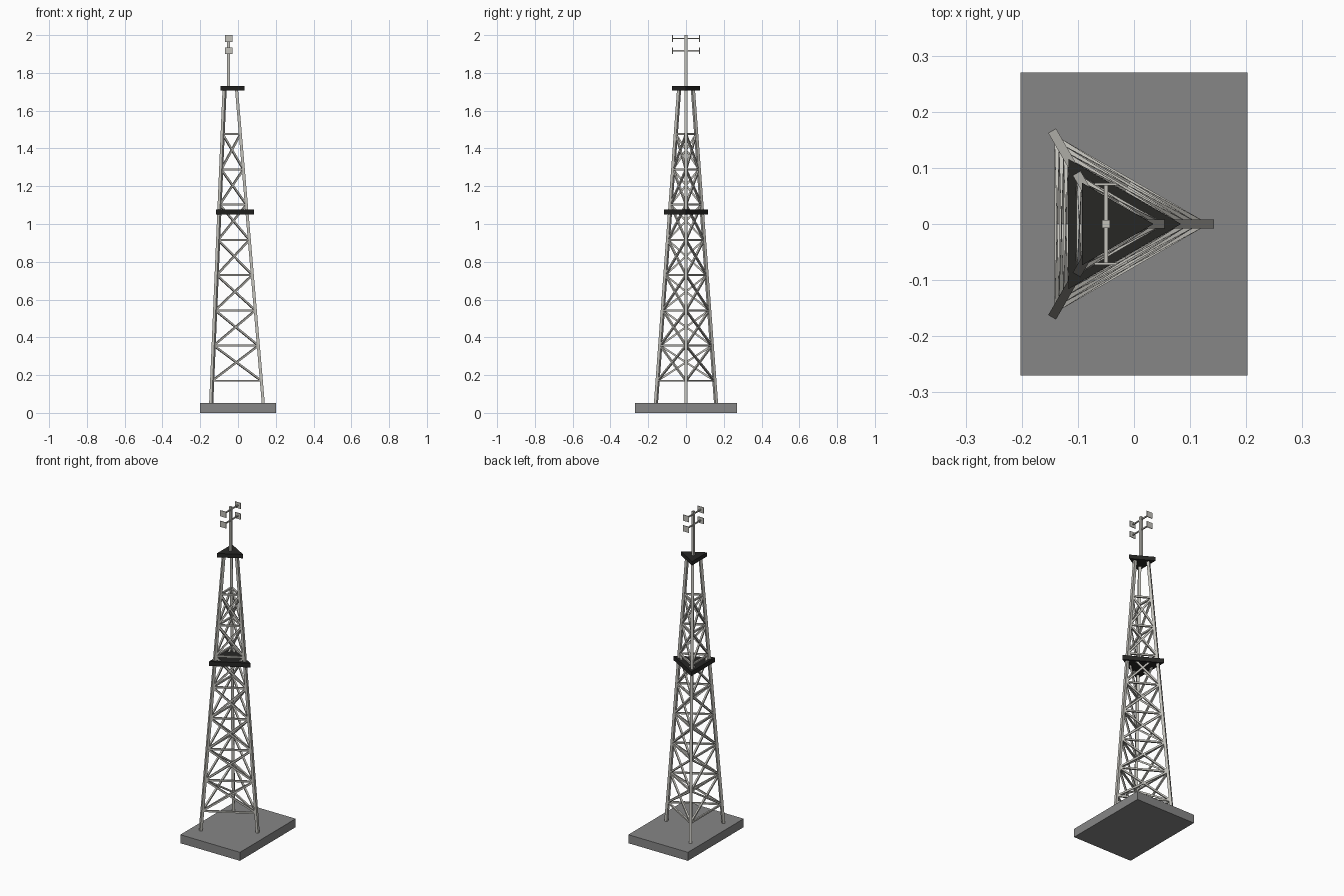
import bpy, bmesh, math
from mathutils import Vector, Matrix

if "Cube" in bpy.data.objects:
    bpy.data.objects.remove(bpy.data.objects["Cube"])

CX = -0.05            # tower axis
LEG_TOP = 1.715


def material(name, rgb):
    m = bpy.data.materials.new(name)
    m.diffuse_color = (*rgb, 1)
    m.use_nodes = True
    m.node_tree.nodes["Principled BSDF"].inputs["Base Color"].default_value = m.diffuse_color
    return m


STEEL = material("steel", (0.55, 0.54, 0.50))
DARK = material("dark_deck", (0.02, 0.02, 0.018))
CONCRETE = material("concrete", (0.24, 0.24, 0.24))


def finish(name, bm, mat):
    bmesh.ops.recalc_face_normals(bm, faces=bm.faces[:])
    me = bpy.data.meshes.new(name)
    bm.to_mesh(me)
    bm.free()
    ob = bpy.data.objects.new(name, me)
    me.materials.append(mat)
    bpy.context.collection.objects.link(ob)
    return ob


def add_box(bm, center, size):
    bmesh.ops.create_cube(bm, size=1, matrix=Matrix.Translation(center) @ Matrix.Diagonal((*size, 1)))


def add_beam(bm, a, b, w, normal):
    """Square bar from a to b with one side facing the given normal."""
    z = (b - a).normalized()
    x = (normal - normal.dot(z) * z).normalized()
    rot = Matrix((x, z.cross(x), z)).transposed().to_4x4()
    bmesh.ops.create_cube(bm, size=1, matrix=Matrix.Translation((a + b) / 2) @ rot
                          @ Matrix.Diagonal((w, w, (b - a).length, 1)))


def radial(i):
    t = i * math.tau / 3
    return Vector((math.cos(t), math.sin(t), 0))


def leg_point(i, z):
    r = 0.188 + (0.042 - 0.188) * z / LEG_TOP
    return Vector((CX, 0, z)) + radial(i) * r


# Foundation slab
bm = bmesh.new()
add_box(bm, (0, 0, 0.026), (0.404, 0.54, 0.052))
finish("foundation_slab", bm, CONCRETE)

# Three tapering legs
for i in range(3):
    bm = bmesh.new()
    add_beam(bm, leg_point(i, 0.001), leg_point(i, LEG_TOP), 0.016, radial(i))
    finish(f"leg_{i + 1}", bm, STEEL)

# Lattice on each side: horizontals and crossed diagonals
levels = [0.17 + 0.1865 * k for k in range(8)]
for i in range(3):
    j = (i + 1) % 3
    out = radial(i) + radial(j)
    bm = bmesh.new()
    for z in levels:
        add_beam(bm, leg_point(i, z), leg_point(j, z), 0.01, out)
    for lo, hi in zip(levels, levels[1:]):
        add_beam(bm, leg_point(i, lo), leg_point(j, hi), 0.01, out)
        add_beam(bm, leg_point(j, lo), leg_point(i, hi), 0.01, out)
    finish(f"lattice_side_{i + 1}", bm, STEEL)

# Triangular platforms
for name, r, z0, z1 in (("middle_platform", 0.134, 1.05, 1.077),
                        ("top_platform", 0.085, 1.706, 1.73)):
    bm = bmesh.new()
    f = bm.faces.new([bm.verts.new(Vector((CX, 0, z0)) + radial(i) * r) for i in range(3)])
    ext = bmesh.ops.extrude_face_region(bm, geom=[f], use_keep_orig=True)
    bmesh.ops.translate(bm, vec=(0, 0, z1 - z0),
                        verts=[v for v in ext["geom"] if isinstance(v, bmesh.types.BMVert)])
    finish(name, bm, DARK)

# Mast
bm = bmesh.new()
add_box(bm, (CX, 0, 1.86), (0.014, 0.014, 0.28))
finish("mast", bm, STEEL)

# Antenna crossbars with end panels
for k, z in enumerate((1.917, 1.982)):
    bm = bmesh.new()
    add_box(bm, (CX, 0, z), (0.007, 0.14, 0.007))
    finish(f"crossbar_{k + 1}", bm, STEEL)
    bm = bmesh.new()
    for s in (-1, 1):
        add_box(bm, (CX, s * 0.071, z), (0.04, 0.004, 0.036))
    finish(f"antenna_panels_{k + 1}", bm, STEEL)
